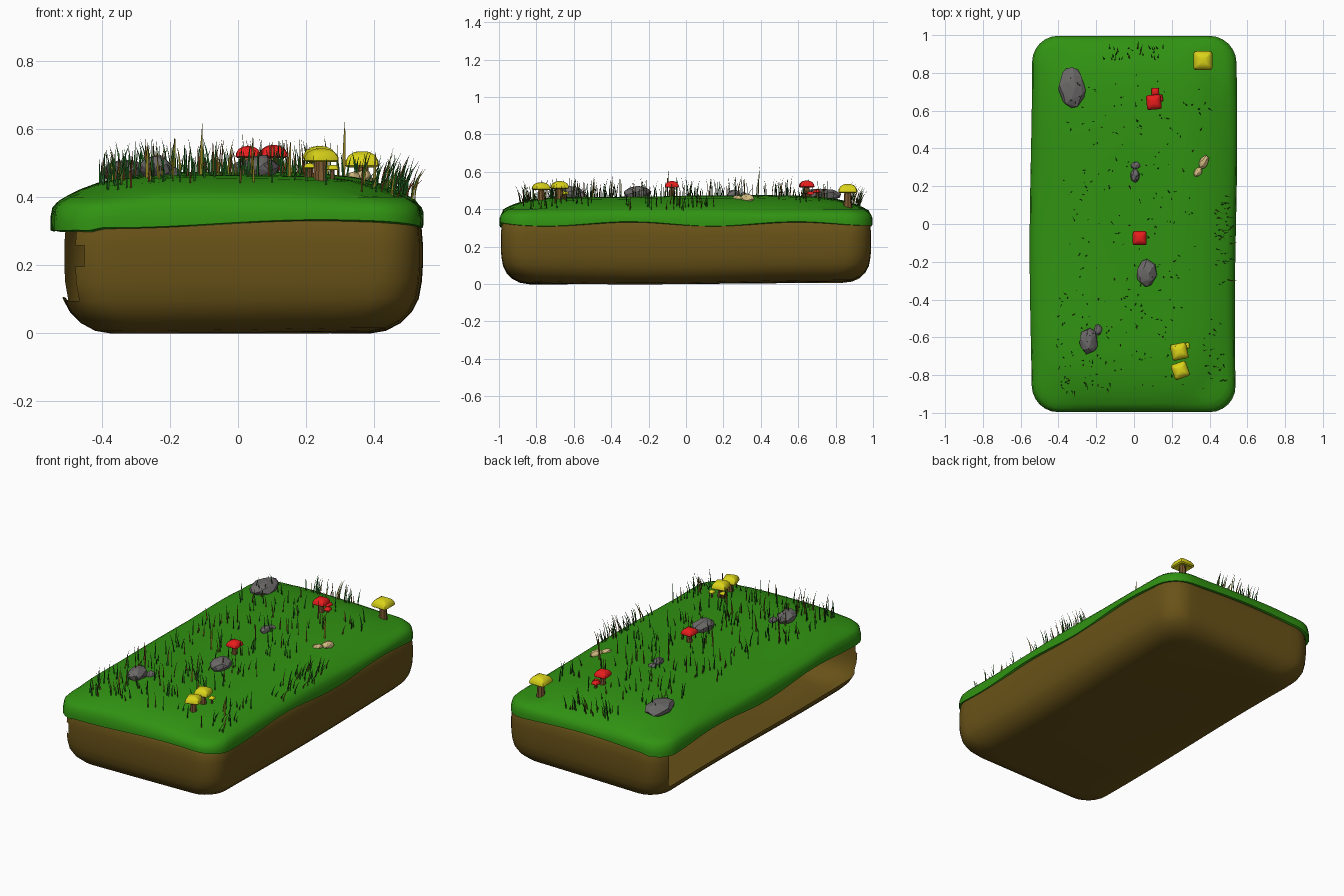
import bpy, bmesh, math, random
from math import sin, cos, pi
from mathutils import Vector, Matrix

if "Cube" in bpy.data.objects:
    bpy.data.objects.remove(bpy.data.objects["Cube"])

random.seed(4)
COL = {"grass": (.03, .29, .006), "soil": (.14, .085, .009), "yellow": (.7, .65, .01),
       "red": (.8, .012, .012), "rock": (.15, .14, .14), "tan": (.65, .5, .22),
       "stem": (.2, .1, .03), "blade_green": (.015, .13, .015),
       "blade_yellow": (.32, .26, .02), "blade_brown": (.16, .06, .012)}
MAT = {}
for k, c in COL.items():
    MAT[k] = bpy.data.materials.new(k)
    MAT[k].diffuse_color = (*c, 1)


def finish(bm, name, mat, smooth=None, fix=True):
    if fix:
        bmesh.ops.recalc_face_normals(bm, faces=bm.faces)
    me = bpy.data.meshes.new(name)
    bm.to_mesh(me)
    bm.free()
    ob = bpy.data.objects.new(name, me)
    bpy.context.collection.objects.link(ob)
    me.materials.append(MAT[mat])
    if smooth:
        bpy.ops.object.select_all(action='DESELECT')
        ob.select_set(True)
        bpy.context.view_layer.objects.active = ob
        bpy.ops.object.shade_smooth_by_angle(angle=math.radians(smooth))
    return ob


def rounded_rect(hx, hy, r, arc=6, nx=12, ny=24):
    r = min(r, hx * .95, hy * .95)
    pts = []
    for i, (sx, sy) in enumerate([(1, 1), (-1, 1), (-1, -1), (1, -1)]):
        cx, cy = sx * (hx - r), sy * (hy - r)
        for k in range(arc + 1):
            a = i * pi / 2 + k / arc * pi / 2
            pts.append(Vector((cx + r * cos(a), cy + r * sin(a))))
        # subdivide the straight side that follows
        n = nx if i % 2 == 0 else ny
        d = Vector((-2 * (hx - r), 0)) if i % 2 == 0 else Vector((0, -2 * (hy - r)))
        d *= (1 if i < 2 else -1)
        start = pts[-1].copy()
        pts += [start + d * (k / n) for k in range(1, n)]
    return pts


def loft(bm, rings, cap_start=True, cap_end=True):
    vs = [[bm.verts.new(p) for p in r] for r in rings]
    n = len(vs[0])
    for a, b in zip(vs, vs[1:]):
        for i in range(n):
            bm.faces.new((a[i], a[(i + 1) % n], b[(i + 1) % n], b[i]))
    if cap_start:
        bm.faces.new(vs[0][::-1])
    if cap_end:
        bm.faces.new(vs[-1])


def ground(x, y):
    return .47 - .1 * abs(x / .55) ** 4 - .09 * abs(y) ** 8 + .005 * sin(4 * y + 3 * x)


def wobble(p):
    return Vector((p.x * (1 + .012 * sin(3.2 * p.y + (2 if p.x < 0 else 0))), p.y * .998))


# Soil block: rounded slab, hollow, open along the left side
bm = bmesh.new()
rings = []
for d, z in [(.15, .006), (.1, .014), (.06, .035), (.03, .065), (.012, .1), (.003, .15),
             (0, .2), (0, .26), (.004, .31), (.02, .345), (.09, .365)]:
    rings.append([(q.x + .008, q.y, z + .008 * sin(3 * q.y - 2 * q.x) * (1 - z / .4))
                  for q in map(wobble, rounded_rect(.53 - d, .992 - d, .13))])
loft(bm, rings)
hole = [f for f in bm.faces if f.calc_center_median().x < -.465
        and .1 < f.calc_center_median().z < .32 and f.calc_center_median().y < .88]
bmesh.ops.recalc_face_normals(bm, faces=bm.faces)
bmesh.ops.delete(bm, geom=hole, context='FACES')
finish(bm, "soil_block", "soil", 50, False)

# Turf cap with wavy hanging edge
bm = bmesh.new()
rings = []
for d, z in [(.03, .335), (.012, .318), (0, .322), (0, .345), (.006, .37), (.02, None),
             (.045, None), (.08, None), (.13, None), (.2, None), (.3, None), (.4, None), (.5, None)]:
    ring = []
    for p in rounded_rect(.543 - d, .998 - d, .14):
        q = wobble(p)
        if z is None:
            zz = max(ground(q.x, q.y), .385 if d < .03 else .4)
        else:
            w = .012 * sin(7 * q.y + 5 * q.x + 1) - (.008 if q.x < -.4 else 0)
            zz = z + w * max(0, min(1, (.37 - z) / .03))
        ring.append((q.x - .003, q.y, zz))
    rings.append(ring)
loft(bm, rings, cap_start=False)
finish(bm, "turf_cap", "grass", 60)


# Mushrooms: squarish domed cap on a tapered stem
def mushroom(name, x, y, half, top, mat, rot=0):
    z0 = ground(x, y) - .015
    h = half * .95
    base = top - h
    m = Matrix.Translation((x, y, 0)) @ Matrix.Rotation(math.radians(rot), 4, 'Z')

    def ring(s, z):
        return [m @ Vector((p.x, p.y, z)) for p in rounded_rect(s, s, s * .25, 2, 2, 2)]
    bm = bmesh.new()
    loft(bm, [ring(half * s, base + h * z) for s, z in
              [(.4, .2), (.85, 0), (1, .12), (.97, .4), (.78, .75), (.45, .95), (.2, 1)]])
    finish(bm, name + "_cap", mat, 35)
    bm = bmesh.new()
    loft(bm, [[m @ Vector((r * cos(k * pi / 4), r * sin(k * pi / 4), z)) for k in range(8)]
              for r, z in [(half * .5, z0), (half * .42, (z0 + base) / 2), (half * .36, base + h * .3)]])
    finish(bm, name + "_stem", "stem", 35)


for i, (x, y, s, t, mat, rot) in enumerate([
        (.365, .865, .05, .535, "yellow", 0), (.24, -.675, .043, .55, "yellow", 12),
        (.245, -.775, .042, .543, "yellow", 20), (.278, -.645, .016, .495, "yellow", 10),
        (.21, -.655, .016, .5, "yellow", 0), (.105, .645, .039, .553, "red", 5),
        (.113, .7, .02, .505, "red", 0), (.135, .665, .018, .495, "red", 10),
        (.03, -.075, .037, .55, "red", 0)]):
    mushroom(f"mushroom_{i + 1}", x, y, s, t, mat, rot)


# Faceted stones from convex hulls of scattered points
def stone(name, x, y, sx, sy, top, mat, rot=0, n=30):
    low = ground(x, y) - .02
    hz = (top - low) / 2
    bm = bmesh.new()
    m = Matrix.Translation((x, y, low + hz)) @ Matrix.Rotation(math.radians(rot), 4, 'Z')
    for k in range(n):
        c = 1 - 2 * (k + .5) / n
        a = k * 2.39996 + random.uniform(-.3, .3)
        s = math.sqrt(1 - c * c)
        j = random.uniform(.96, 1.05)
        bm.verts.new(m @ Vector((sx * s * cos(a) * j, sy * s * sin(a) * j, hz * c * j)))
    res = bmesh.ops.convex_hull(bm, input=bm.verts)
    loose = [v for v in bm.verts if not v.link_faces]
    bmesh.ops.delete(bm, geom=loose, context='VERTS')
    finish(bm, name, mat)


for i, (x, y, sx, sy, t, mat, rot) in enumerate([
        (-.33, .72, .073, .11, .512, "rock", 5), (.067, -.26, .054, .075, .525, "rock", 0),
        (-.24, -.62, .05, .07, .525, "rock", 0), (-.19, -.56, .022, .03, .49, "rock", 0),
        (.005, .255, .025, .037, .505, "rock", 0), (.008, .31, .026, .02, .49, "rock", 0),
        (.37, .328, .024, .038, .482, "tan", -25), (.338, .275, .021, .03, .475, "tan", -35)]):
    stone(f"stone_{i + 1}", x, y, sx, sy, t, mat, rot)

# Grass blades: thin bent spikes
blades = {k: bmesh.new() for k in ("blade_green", "blade_yellow", "blade_brown")}


def blade(kind, x, y, h, lean, w=.005):
    bm = blades[kind]
    z = ground(x, y) - .012
    rings = []
    for t, s in [(0, .8), (.35, 1), (.7, .6)]:
        c = Vector((x, y, z + h * t)) + lean * t * t
        rings.append([bm.verts.new(c + Vector((cos(a) * w * s, sin(a) * w * s * .7, 0)))
                      for a in (0, 2.1, 4.2)])
    tip = bm.verts.new(Vector((x, y, z + h)) + lean)
    for a, b in zip(rings, rings[1:]):
        for i in range(3):
            bm.faces.new((a[i], a[(i + 1) % 3], b[(i + 1) % 3], b[i]))
    for i in range(3):
        bm.faces.new((rings[2][i], rings[2][(i + 1) % 3], tip))


# Patches: centre, half extents, count, outward lean
for cx, cy, ex, ey, n, ox, oy in [
        (-.17, -.6, .24, .27, 75, 0, 0), (.13, -.55, .13, .35, 35, 0, 0),
        (-.12, .0, .26, .36, 60, 0, 0), (.2, .1, .15, .4, 30, 0, 0),
        (-.15, .6, .2, .2, 30, 0, 0), (.2, .62, .2, .2, 25, 0, 0),
        (.47, -.08, .05, .24, 45, .025, 0), (.42, -.7, .06, .2, 22, .015, 0),
        (0, .9, .16, .035, 30, 0, .025), (-.25, -.84, .15, .05, 20, 0, -.015)]:
    for _ in range(n):
        kind = random.choices(list(blades), (6, 1.5, 2))[0]
        lean = Vector((random.gauss(ox, .01), random.gauss(oy, .01), 0))
        blade(kind, cx + random.uniform(-ex, ex), cy + random.uniform(-ey, ey),
              random.uniform(.05, .125), lean, random.uniform(.0025, .0045))
# Tall dry stalks
for x, y, h in [(.31, .385, .18), (-.11, -.1, .165), (-.19, -.4, .13), (-.27, -.75, .12),
                (.04, -.5, .12), (.15, -.6, .12), (.4, -.7, .12)]:
    blade("blade_yellow", x, y, h, Vector((.005, .01, 0)), .006)
for k, b in blades.items():
    finish(b, k + "s", k)

for m in bpy.data.materials:
    if m.users and not m.is_grease_pencil:
        m.use_nodes = True
        m.node_tree.nodes["Principled BSDF"].inputs["Base Color"].default_value = m.diffuse_color
